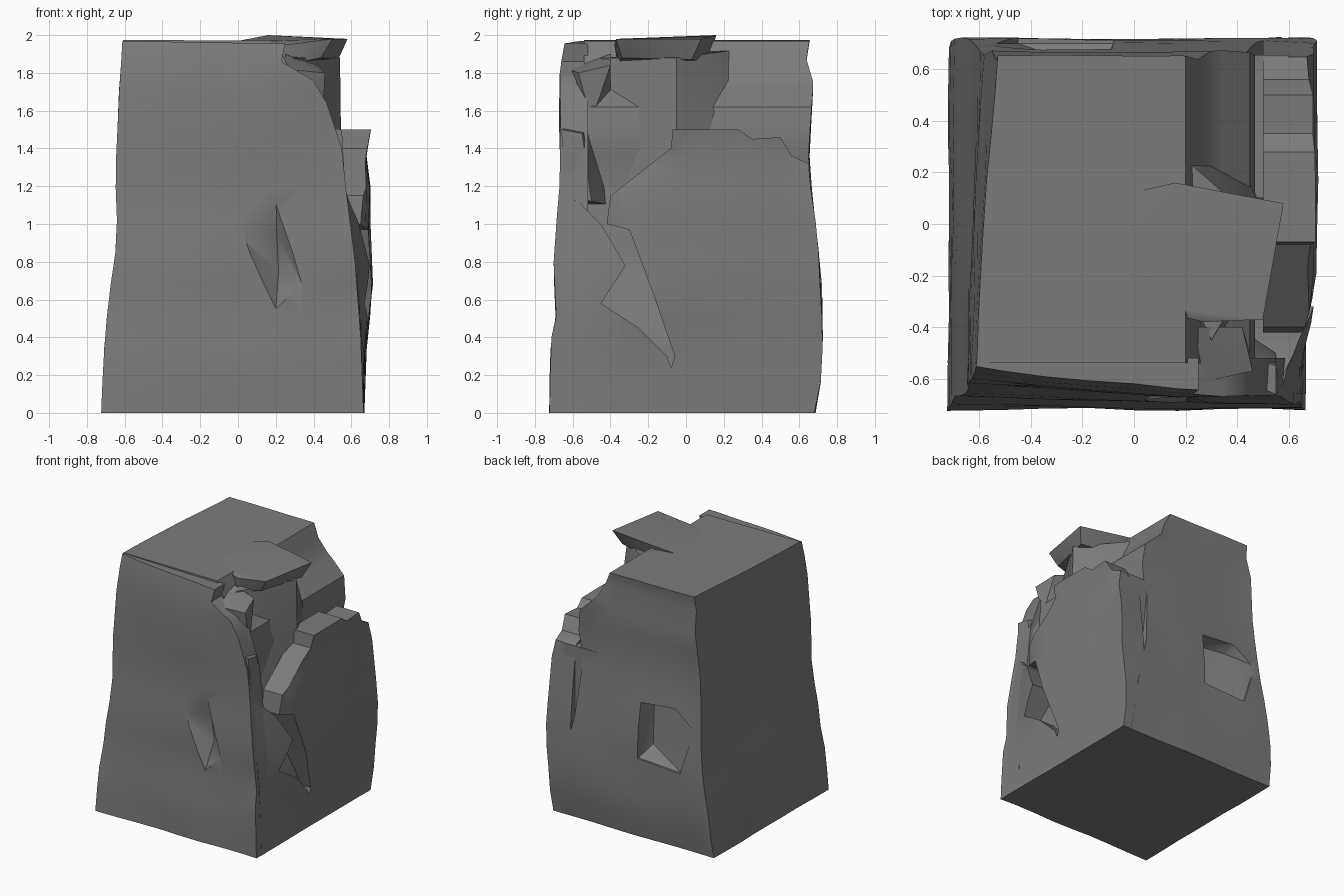
import bpy, bmesh
from mathutils import Vector, noise

cube = bpy.data.objects.get("Cube")
if cube:
    bpy.data.objects.remove(cube, do_unlink=True)

stone = bpy.data.materials.new("grey stone")
stone.use_nodes = True
grey = (0.2, 0.2, 0.2, 1)
stone.diffuse_color = grey
stone.node_tree.nodes["Principled BSDF"].inputs["Base Color"].default_value = grey

SIDE = 0.67  # nominal half width; faces lying here get the weathered shape

# Outward wear of each side, as (height, offset) steps
LEFT = [(0, -.05), (.4, -.04), (.65, -.01), (.9, .02), (1.2, .02), (2, .05)]
RIGHT = [(0, 0), (.3, 0), (.65, .045), (1, .02), (1.15, .04), (1.3, 0), (1.5, .03)]
CORNER = [(0, 0), (.4, -.02), (.8, -.05), (1.2, -.1)]
FRONT = [(0, -.05), (.4, -.045), (.5, -.02), (.8, -.03), (1.2, 0), (1.8, 0), (1.96, .03)]
BACK = [(0, .01), (.15, .04), (.4, .05), (.75, .04), (1.05, .01), (1.3, -.02),
        (1.75, 0), (1.85, -.04), (1.96, -.02)]


def wear(table, z):
    for (za, a), (zb, b) in zip(table, table[1:]):
        if z <= zb:
            return a + (b - a) * (z - za) / (zb - za)
    return table[-1][1]


def clamp(t):
    return max(0, min(1, t))


def weather(bm):
    """Slice the mesh finely and push its outer faces in and out."""
    for axis in range(3):
        steps = [0.17 * i - 0.85 for i in range(18)]
        for s in steps:
            co, no = Vector((0, 0, 0)), Vector((0, 0, 0))
            co[axis], no[axis] = s, 1
            bmesh.ops.bisect_plane(bm, geom=bm.verts[:] + bm.edges[:] + bm.faces[:],
                                   plane_co=co, plane_no=no)
    for v in bm.verts:
        x, y, z = v.co
        lump = 0.012 * noise.noise(v.co * 2.5)
        edge = SIDE - 0.001
        if x < -edge:
            v.co.x += wear(LEFT, z) + lump + 0.09 * clamp((y + .6) / 1.25) * z / 2
        if x > edge:
            t = clamp((y + .6) / .3)
            v.co.x += wear(CORNER, z) * (1 - t) + wear(RIGHT, z) * t + lump
        if y < -edge:
            v.co.y += wear(FRONT, z) + lump + 0.08 * clamp((.2 - x) / .85) * z / 2
        if y > edge:
            v.co.y += wear(BACK, z) + lump


def finish(name, bm):
    bmesh.ops.recalc_face_normals(bm, faces=bm.faces[:])
    mesh = bpy.data.meshes.new(name)
    bm.to_mesh(mesh)
    bm.free()
    mesh.materials.append(stone)
    ob = bpy.data.objects.new(name, mesh)
    bpy.context.collection.objects.link(ob)
    return ob


def slab(name, outline, axis, near, far):
    """Extrude a side outline along x or y, then weather it."""
    bm = bmesh.new()
    place = (lambda p, t: (t, *p)) if axis == "x" else (lambda p, t: (p[0], t, p[1]))
    rings = [[bm.verts.new(place(p, t)) for p in outline] for t in (near, far)]
    a, b = rings
    n = len(a)
    bm.faces.new(a)
    bm.faces.new(b[::-1])
    for i in range(n):
        bm.faces.new((a[i], b[i], b[(i + 1) % n], a[(i + 1) % n]))
    weather(bm)
    bmesh.ops.triangulate(bm, faces=bm.faces[:])
    return finish(name, bm)


def chunk(name, points):
    """A rough boulder: the convex hull of a few points."""
    bm = bmesh.new()
    for p in points:
        bm.verts.new(p)
    hull = bmesh.ops.convex_hull(bm, input=bm.verts[:])
    loose = {g for g in hull["geom_interior"] + hull["geom_unused"]
             if isinstance(g, bmesh.types.BMVert)}
    bmesh.ops.delete(bm, geom=list(loose), context="VERTS")
    return finish(name, bm)


def carve(target, cutter):
    mod = target.modifiers.new("carve", "BOOLEAN")
    mod.operation, mod.solver, mod.object = "DIFFERENCE", "EXACT", cutter
    bpy.context.view_layer.objects.active = target
    bpy.ops.object.modifier_apply(modifier=mod.name)
    bpy.data.objects.remove(cutter, do_unlink=True)


# Main body of the block
core = slab("core", [(-SIDE, 0), (.6, 0), (.57, .4), (.47, .8), (.43, 1.2), (.47, 1.45),
                     (.45, 1.62), (.3, 1.76), (.2, 1.97), (-SIDE, 1.975)], "y", -.54, SIDE)

# Front wall with its broken right edge
front = slab("front_wall", [(-SIDE, 0), (.665, 0), (.65, .4), (.62, .8), (.57, 1.2), (.55, 1.4),
                            (.47, 1.64), (.4, 1.76), (.23, 1.86), (.25, 1.955),
                            (-SIDE, 1.97)], "y", -SIDE, -.52)

# Right wall: front corner piece and large shelf, with a gully between
corner = slab("right_corner", [(-.6, 0), (-.6, 1.15), (-.45, 1), (-.32, .78), (-.45, .58),
                               (-.25, .45), (-.1, .3), (0, 0)], "x", .3, SIDE)
foot = slab("right_corner_edge", [(-.66, 0), (-.66, 1.18), (-.55, 1.1), (-.55, 0)], "x", .3, SIDE)
shelf = slab("right_shelf", [(-.15, 0), (-.06, .3), (-.17, .62), (-.3, .97), (-.42, 1),
                             (-.4, 1.15), (-.08, 1.4), (-.07, 1.5), (.28, 1.5), (.35, 1.45),
                             (.5, 1.46), (.56, 1.36), (SIDE, 1.32), (SIDE, 0)],
             "x", .5, SIDE)

# Floor of the gap at the back of the shelf
gap = chunk("shelf_floor", [(x, y, z) for x in (.3, .6) for y in (.1, .655) for z in (.5, 1.32)])

# Buttress and overhanging cap in the broken upper corner
buttress = chunk("buttress", [(.55, -.05, 1.1), (.54, -.05, 1.88), (.35, -.52, 1.1),
                              (.3, -.45, 1.88), (.3, .5, 1.1), (.2, .25, 1.92),
                              (0, -.4, 1.1), (0, .2, 1.9)])
cap = chunk("top_cap", [(.16, .16, 2), (.58, .08, 1.98), (.5, -.37, 1.98), (.27, -.38, 1.95),
                        (-.02, -.31, 1.965), (-.1, .1, 1.95), (.53, .03, 1.87),
                        (.44, -.34, 1.88), (.25, -.36, 1.84), (.15, .12, 1.85)])

# Loose ledges on the broken front edge
ledge = chunk("upper_ledge", [(.24, -.62, 1.82), (.46, -.57, 1.8), (.42, -.4, 1.84), (.25, -.4, 1.9),
                              (.28, -.6, 1.6), (.45, -.5, 1.55), (.3, -.4, 1.6)])
step = chunk("lower_ledge", [(.4, -.6, 1.52), (.55, -.66, 1.5), (.55, -.55, 1.48), (.4, -.5, 1.5),
                             (.4, -.6, 1.1), (.57, -.64, 1.15), (.55, -.5, 1.12), (.4, -.4, 1.1)])

# Crack in the front wall and hollow in the back
rim = [(0, .95), (.2, 1.2), (.26, .88), (.34, .68), (.2, .53)]
carve(front, chunk("crack_cutter", [(x, y, z) for x, z in rim for y in (-.9, -.7)]
                   + [(.215, -.6, .75), (.205, -.62, .95)]))
rim = [(-.08, 1.05), (-.4, 1.08), (-.56, .95), (-.08, .62), (-.45, .6)]
carve(core, chunk("hollow_cutter", [(x, y, z) for x, z in rim for y in (.9, .7)]
                  + [(-.12, .56, 1.02), (-.13, .59, .7), (-.36, .6, 1.02)]))

# Soft faces with crisp broken edges
bpy.ops.object.select_all(action="DESELECT")
for ob in (core, front, corner, foot, shelf, gap, buttress, cap, ledge, step):
    ob.select_set(True)
bpy.context.view_layer.objects.active = core
bpy.ops.object.shade_smooth_by_angle(angle=0.6)
